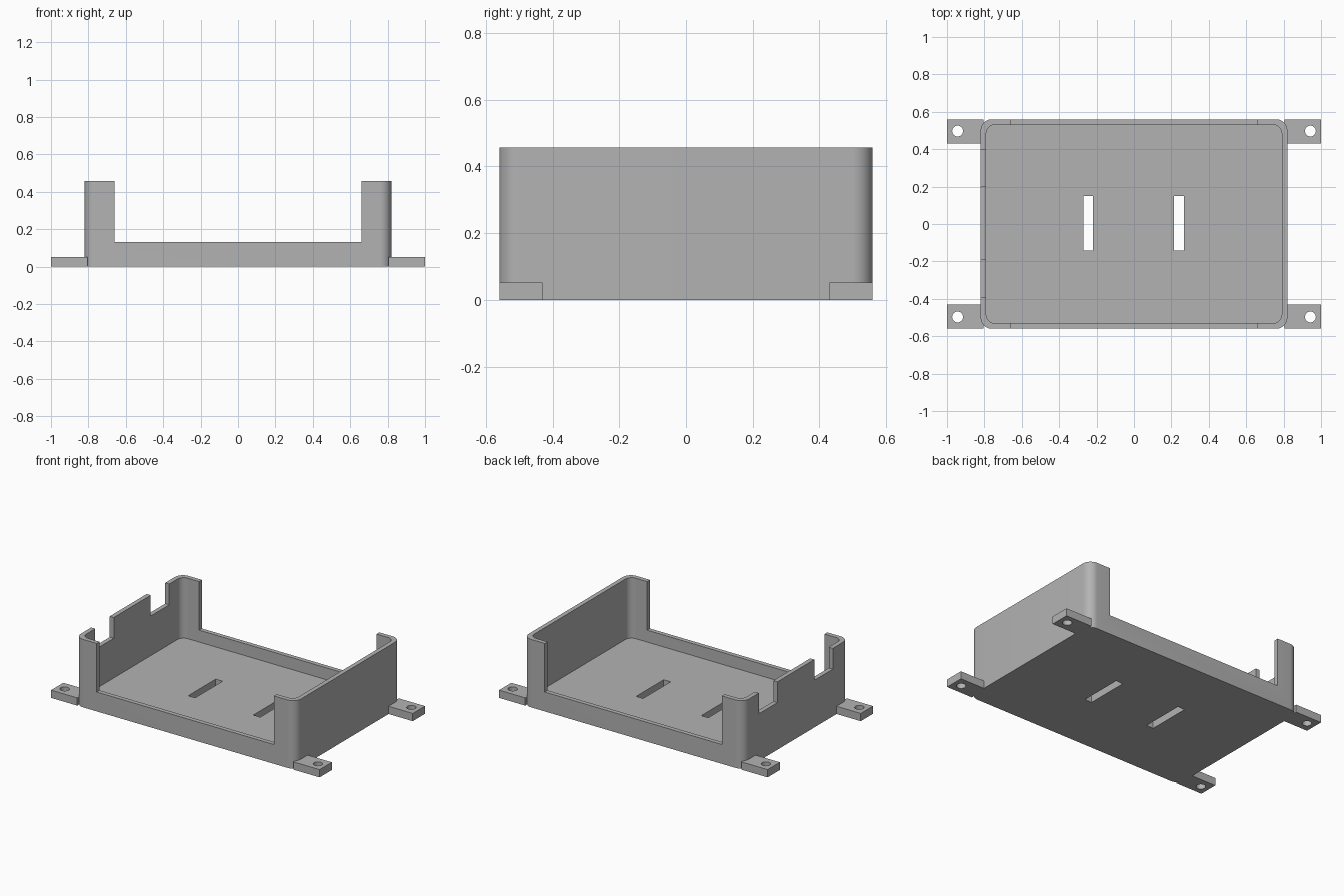
import bpy, bmesh, math

cube = bpy.data.objects.get("Cube")
if cube:
    bpy.data.objects.remove(cube, do_unlink=True)

HX, HY, HEIGHT = 0.82, 0.56, 0.457     # outer half sizes and height
WALL, FLOOR, RIM = 0.03, 0.05, 0.13    # wall, floor and low rim

grey = bpy.data.materials.new("grey plastic")
grey.use_nodes = True
COLOUR = (0.45, 0.45, 0.45, 1)
grey.diffuse_color = COLOUR
grey.node_tree.nodes["Principled BSDF"].inputs["Base Color"].default_value = COLOUR


def prism(name, outline, z0, z1):
    """Extrude a flat outline from z0 to z1."""
    bm = bmesh.new()
    face = bm.faces.new([bm.verts.new((x, y, z0)) for x, y in outline])
    ext = bmesh.ops.extrude_face_region(bm, geom=[face])
    for v in ext["geom"]:
        if isinstance(v, bmesh.types.BMVert):
            v.co.z = z1
    bmesh.ops.recalc_face_normals(bm, faces=bm.faces)
    mesh = bpy.data.meshes.new(name)
    bm.to_mesh(mesh)
    bm.free()
    mesh.materials.append(grey)
    obj = bpy.data.objects.new(name, mesh)
    bpy.context.collection.objects.link(obj)
    return obj


def rounded(hx, hy, r, steps=10):
    pts = []
    for i, (sx, sy) in enumerate([(1, 1), (-1, 1), (-1, -1), (1, -1)]):
        for k in range(steps + 1):
            a = (i + k / steps) * math.pi / 2
            pts.append((sx * (hx - r) + r * math.cos(a), sy * (hy - r) + r * math.sin(a)))
    return pts


def rect(x0, x1, y0, y1):
    return [(x0, y0), (x1, y0), (x1, y1), (x0, y1)]


def circle(x, y, r, n=32):
    return [(x + r * math.cos(2 * math.pi * k / n), y + r * math.sin(2 * math.pi * k / n))
            for k in range(n)]


def cut(target, outline, z0, z1):
    cutter = prism("cutter", outline, z0, z1)
    cutter.hide_render = True
    mod = target.modifiers.new("cut", 'BOOLEAN')
    mod.operation, mod.solver, mod.object = 'DIFFERENCE', 'EXACT', cutter
    bpy.context.view_layer.objects.active = target
    bpy.ops.object.modifier_apply(modifier=mod.name)
    bpy.data.objects.remove(cutter, do_unlink=True)


def smooth(obj):
    bpy.ops.object.select_all(action='DESELECT')
    obj.select_set(True)
    bpy.context.view_layer.objects.active = obj
    bpy.ops.object.shade_smooth_by_angle(angle=math.radians(30))


# Open tray with rounded corners
tray = prism("tray", rounded(HX, HY, 0.06), 0, HEIGHT)
cut(tray, rounded(HX - WALL, HY - WALL, 0.045), FLOOR, 1)

# Wide openings through the front and back walls
cut(tray, rect(-0.66, 0.66, -1, 1), RIM, 1)

# Two notches in the right wall
for y0, y1 in [(-0.39, -0.193), (0.2, 0.397)]:
    cut(tray, rect(-1, -0.7, y0, y1), HEIGHT - 0.14, 1)

# Two slots in the floor
for x in (-0.245, 0.24):
    cut(tray, rect(x - 0.026, x + 0.026, -0.143, 0.15), -1, 0.1)
smooth(tray)

# Four mounting tabs with screw holes
for sx, side in [(1, "left"), (-1, "right")]:
    for sy, end in [(-1, "front"), (1, "back")]:
        xs = sorted((sx * 0.805, sx))
        ys = sorted((sy * 0.43, sy * HY))
        tab = prism(f"{end}_{side}_tab", rect(*xs, *ys), 0, 0.052)
        cut(tab, circle(sx * 0.943, sy * 0.497, 0.029), -1, 1)
        smooth(tab)
